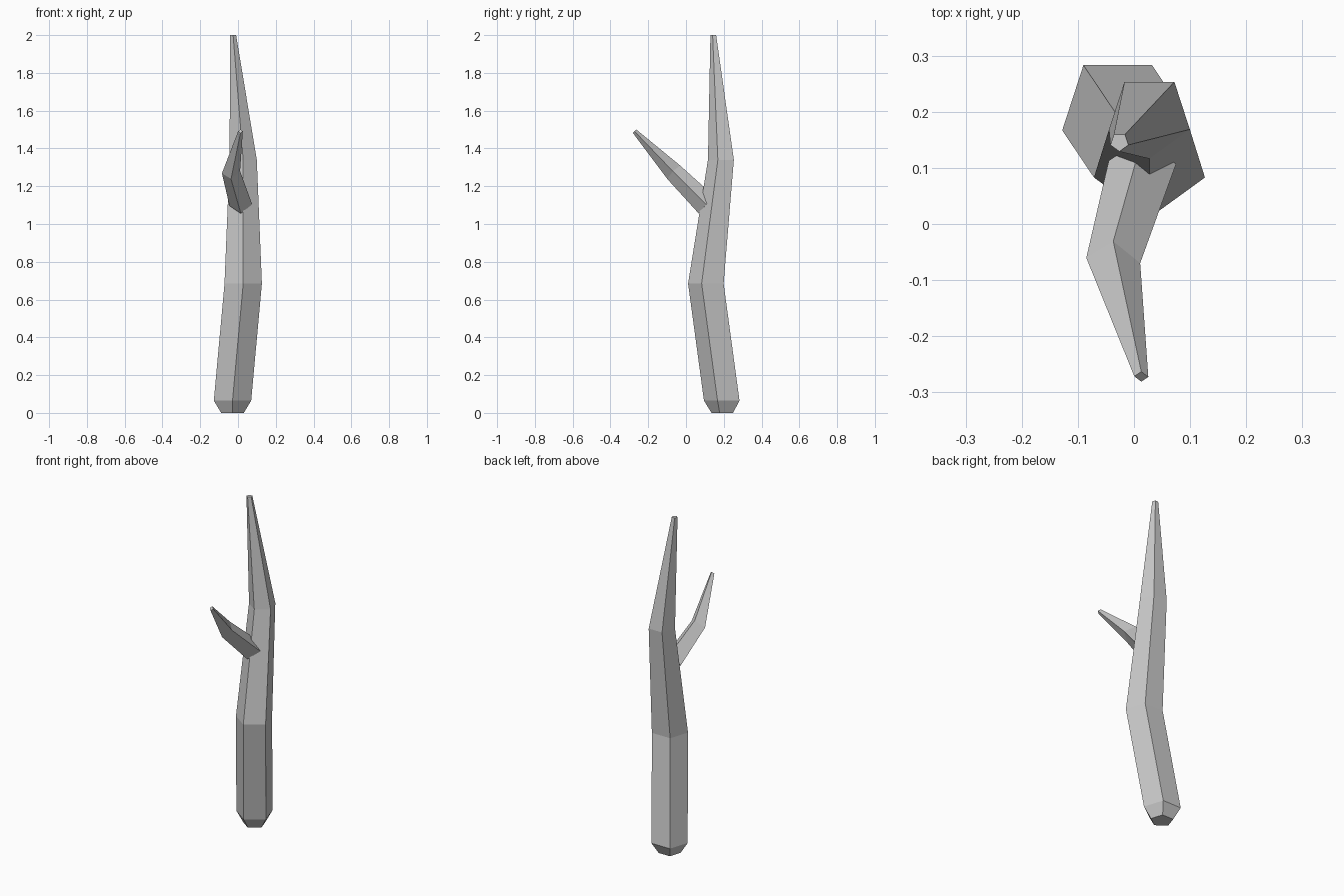
import bpy, bmesh
from math import cos, sin, radians
from mathutils import Vector

if "Cube" in bpy.data.objects:
    bpy.data.objects.remove(bpy.data.objects["Cube"])


def loft(name, rings):
    """Flat-faced tube through a list of vertex rings, capped at both ends."""
    bm = bmesh.new()
    loops = [[bm.verts.new(p) for p in ring] for ring in rings]
    n = len(loops[0])
    for a, b in zip(loops, loops[1:]):
        for i in range(n):
            j = (i + 1) % n
            bm.faces.new((a[i], a[j], b[j], b[i]))
    bm.faces.new(loops[0][::-1])
    bm.faces.new(loops[-1])
    bmesh.ops.recalc_face_normals(bm, faces=bm.faces[:])
    mesh = bpy.data.meshes.new(name)
    bm.to_mesh(mesh)
    bm.free()
    obj = bpy.data.objects.new(name, mesh)
    bpy.context.collection.objects.link(obj)
    return obj


def ring(center, radius, sides, start, u, v):
    """Regular polygon around center in the plane of u and v."""
    c, u, v = Vector(center), Vector(u), Vector(v)
    angles = [radians(start + 360 * i / sides) for i in range(sides)]
    return [c + radius * (cos(a) * u + sin(a) * v) for a in angles]


# Trunk: horizontal five-sided rings (centre, radius)
trunk = [
    ((-0.029, 0.198, 0.0), 0.063),
    ((-0.029, 0.199, 0.065), 0.104),
    ((0.0275, 0.115, 0.685), 0.104),
    ((0.0275, 0.192, 1.34), 0.0757),
    ((-0.026, 0.146, 2.0), 0.0168),
]
loft("trunk", [ring(c, r, 5, 54, (1, 0, 0), (0, 1, 0)) for c, r in trunk])

# Side branch: four-sided diamond rings tilted across its rising path
branch = [
    ((0.015, 0.110, 1.100), 0.060, (1, -0.05, 0.07)),
    ((-0.037, -0.065, 1.274), 0.048, (1, -0.10, 0.12)),
    ((0.013, -0.272, 1.491), 0.0125, (1, -0.05, 0.0)),
]
loft("branch", [ring(c, r, 4, 0, u, (0, 0.71, 0.74)) for c, r, u in branch])
